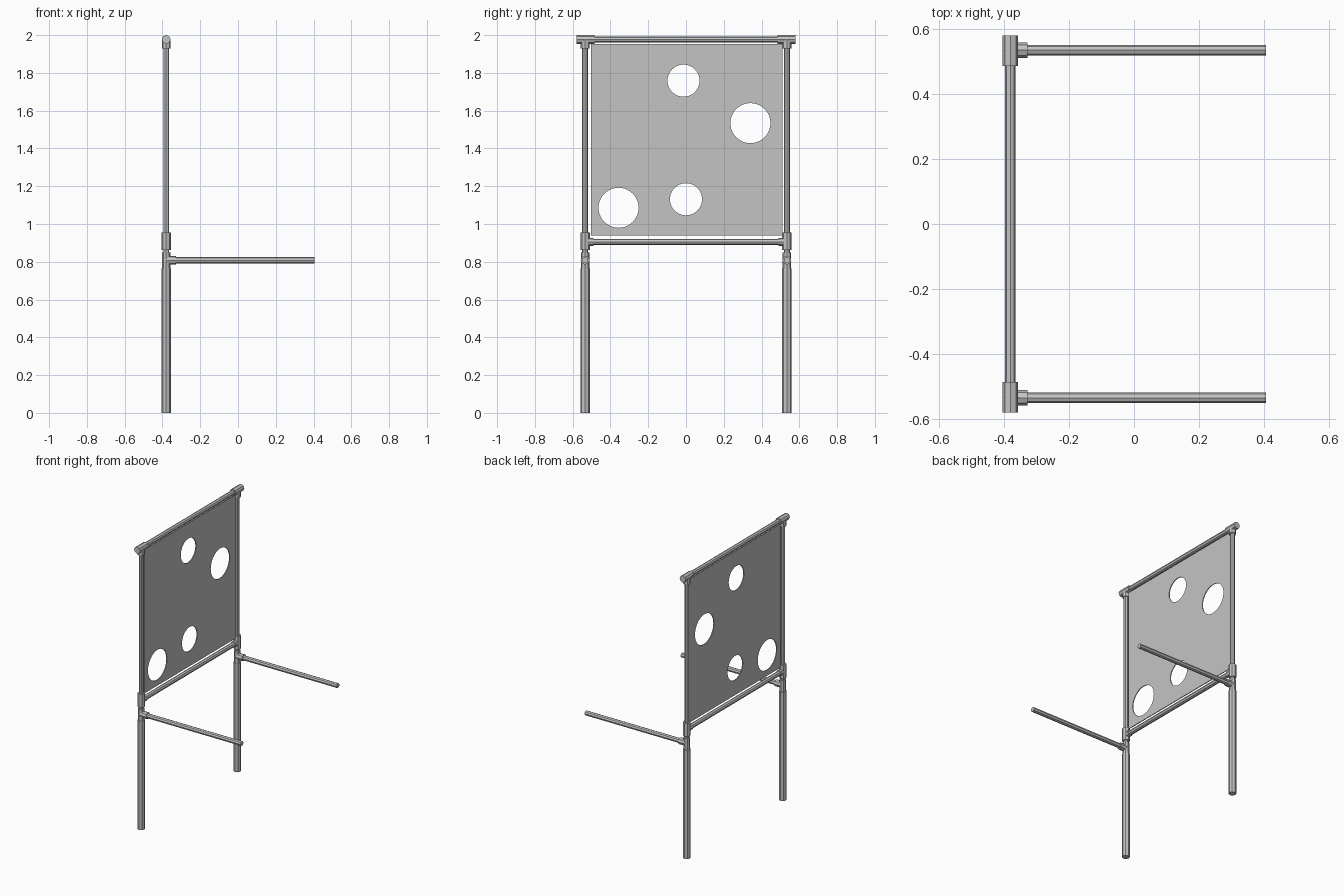
import bpy, bmesh, math
from mathutils import Vector

cube = bpy.data.objects.get("Cube")
if cube:
    bpy.data.objects.remove(cube, do_unlink=True)

grey = bpy.data.materials.new("pipe grey")
grey.use_nodes = True
colour = (0.55, 0.55, 0.55, 1)
grey.diffuse_color = colour
grey.node_tree.nodes["Principled BSDF"].inputs["Base Color"].default_value = colour

X = -0.38        # plane of the frame
POST = 0.534     # half spacing of the posts
TOP, RAIL, ARM = 1.977, 0.905, 0.808
THIN, THICK = 0.0165, 0.0235


def add_object(name, bm):
    mesh = bpy.data.meshes.new(name)
    bm.to_mesh(mesh)
    bm.free()
    mesh.materials.append(grey)
    obj = bpy.data.objects.new(name, mesh)
    bpy.context.collection.objects.link(obj)
    return obj


def pipe(name, start, end, radius, sides=8):
    """Faceted closed pipe between two points."""
    a, b = Vector(start), Vector(end)
    axis = b - a
    bm = bmesh.new()
    bmesh.ops.create_cone(bm, cap_ends=True, segments=sides, radius1=radius,
                          radius2=radius, depth=axis.length)
    bm.transform(axis.to_track_quat("Z", "Y").to_matrix().to_4x4())
    bmesh.ops.translate(bm, vec=(a + b) / 2, verts=bm.verts)
    return add_object(name, bm)


# Rails across the frame
pipe("top_rail", (X, -POST, TOP), (X, POST, TOP), THIN)
pipe("bottom_rail", (X, -POST, RAIL), (X, POST, RAIL), THIN)

# Posts, fittings and arms, repeated on each side
for side, s in (("front", -1), ("back", 1)):
    y = s * POST

    def upright(name, low, high, radius):
        pipe(f"{side}_{name}", (X, y, low), (X, y, high), radius)

    upright("leg", 0, 0.765, 0.0255)
    upright("arm_tee", 0.765, 0.848, 0.022)
    upright("post", 0.84, TOP, 0.0155)
    upright("rail_tee", 0.862, 0.955, 0.025)
    upright("top_tee_stem", 1.93, TOP, THICK)
    pipe(f"{side}_top_tee", (X, s * 0.485, TOP), (X, s * 0.58, TOP), THICK)
    pipe(f"{side}_rail_collar", (X, y, RAIL), (X, s * 0.49, RAIL), 0.021)
    pipe(f"{side}_arm_collar", (X, y, ARM), (-0.327, y, ARM), THICK)
    pipe(f"{side}_arm", (X, y, ARM), (0.405, y, ARM), THIN)

# Target panel with round holes: (y, z, radius)
holes = [(-0.013, 1.759, 0.085), (0.341, 1.534, 0.106),
         (0, 1.131, 0.085), (-0.357, 1.086, 0.106)]
loops = [[(-0.503, 0.94), (0.511, 0.94), (0.511, 1.952), (-0.503, 1.952)]]
for cy, cz, r in holes:
    angles = [math.tau * i / 40 for i in range(40)]
    loops.append([(cy + r * math.cos(t), cz + r * math.sin(t)) for t in angles])

bm = bmesh.new()
for loop in loops:
    verts = [bm.verts.new((X, py, pz)) for py, pz in loop]
    for i, v in enumerate(verts):
        bm.edges.new((verts[i - 1], v))
bmesh.ops.triangle_fill(bm, use_beauty=True, edges=bm.edges[:], normal=(1, 0, 0))
bmesh.ops.recalc_face_normals(bm, faces=bm.faces[:])
panel = add_object("panel", bm)
thickness = panel.modifiers.new("thickness", "SOLIDIFY")
thickness.thickness = 0.006
thickness.offset = 0
